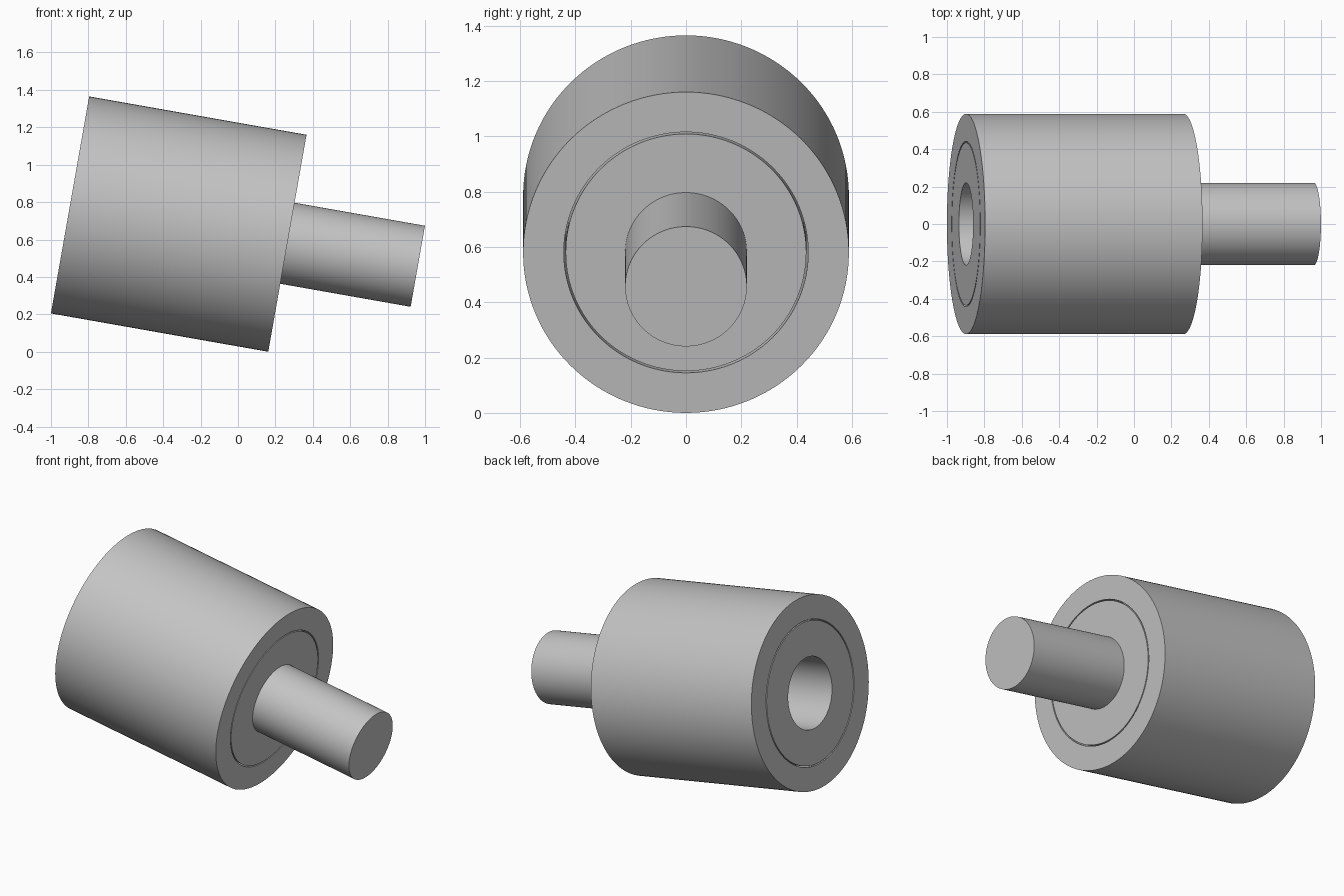
import bpy
import bmesh
from math import cos, sin, pi, radians

if "Cube" in bpy.data.objects:
    bpy.data.objects.remove(bpy.data.objects["Cube"])

TILT = radians(10)
SEGMENTS = 128
BODY_LENGTH = 1.18
SHAFT_SLIDE = 0.708
OUTER_RADIUS = 0.589
SHAFT_RADIUS = 0.22
ORIGIN = (-0.898, 0, OUTER_RADIUS * cos(TILT) + BODY_LENGTH * sin(TILT))

# Plain grey metal
grey = bpy.data.materials.new("grey_metal")
grey.use_nodes = True
colour = (0.55, 0.55, 0.55, 1)
grey.diffuse_color = colour
grey.node_tree.nodes["Principled BSDF"].inputs["Base Color"].default_value = colour


def lathe(name, start, end, outer, inner=0):
    """Tube or solid cylinder along the tilted axis."""
    bm = bmesh.new()

    def ring(x, r):
        return [bm.verts.new((x, r * cos(2 * pi * i / SEGMENTS), r * sin(2 * pi * i / SEGMENTS)))
                for i in range(SEGMENTS)]

    def bridge(a, b):
        for i in range(SEGMENTS):
            j = (i + 1) % SEGMENTS
            bm.faces.new((a[i], a[j], b[j], b[i]))

    rings = [ring(start, outer), ring(end, outer)]
    if inner:
        rings += [ring(end, inner), ring(start, inner)]
        for a, b in zip(rings, rings[1:] + rings[:1]):
            bridge(a, b)
    else:
        bridge(*rings)
        for r in rings:
            bm.faces.new(r)
    bmesh.ops.recalc_face_normals(bm, faces=bm.faces[:])

    mesh = bpy.data.meshes.new(name)
    bm.to_mesh(mesh)
    bm.free()
    mesh.materials.append(grey)
    obj = bpy.data.objects.new(name, mesh)
    bpy.context.collection.objects.link(obj)
    obj.location = ORIGIN
    obj.rotation_euler.y = TILT
    bpy.ops.object.select_all(action="DESELECT")
    obj.select_set(True)
    bpy.context.view_layer.objects.active = obj
    bpy.ops.object.shade_smooth_by_angle(angle=radians(30))


# Outer sleeve, bushing with a thin clearance, and the shaft slid partly out
lathe("outer_sleeve", 0, BODY_LENGTH, OUTER_RADIUS, 0.442)
lathe("inner_bushing", 0, BODY_LENGTH, 0.435, SHAFT_RADIUS)
lathe("shaft", SHAFT_SLIDE, SHAFT_SLIDE + BODY_LENGTH, SHAFT_RADIUS)
